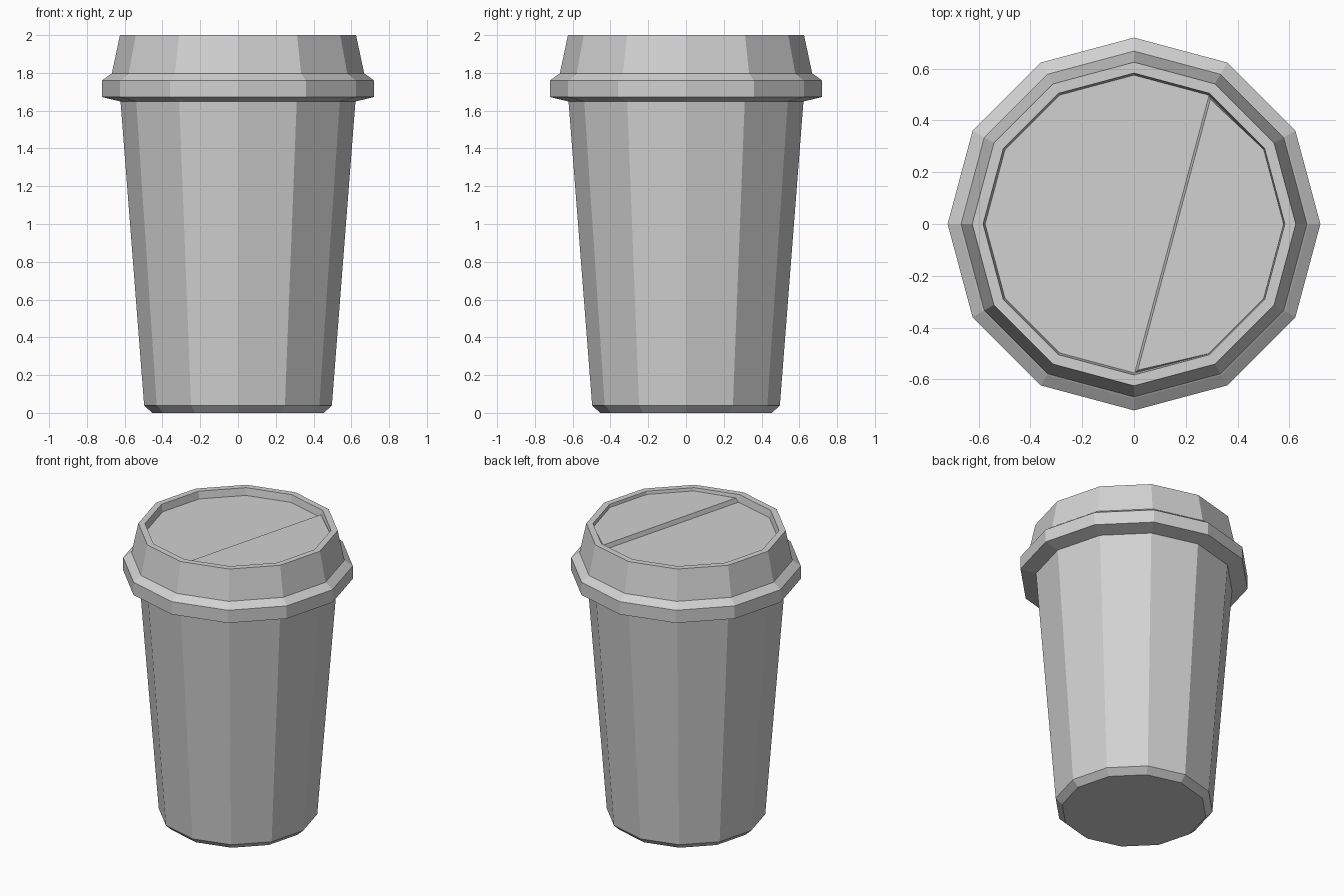
import bpy, bmesh
from math import cos, sin, tau
from mathutils import Vector

SIDES = 12

cube = bpy.data.objects.get("Cube")
if cube:
    bpy.data.objects.remove(cube, do_unlink=True)

grey = bpy.data.materials.new("plain grey")
colour = (0.64, 0.64, 0.64, 1)
grey.diffuse_color = colour
grey.use_nodes = True
grey.node_tree.nodes["Principled BSDF"].inputs["Base Color"].default_value = colour


def ring_points(radius, z):
    return [Vector((radius * cos(tau * i / SIDES), radius * sin(tau * i / SIDES), z))
            for i in range(SIDES)]


def loft(name, rings):
    """Skin a stack of closed rings and cap both ends."""
    bm = bmesh.new()
    loops = [[bm.verts.new(p) for p in ring] for ring in rings]
    for low, high in zip(loops, loops[1:]):
        for i in range(len(low)):
            j = (i + 1) % len(low)
            bm.faces.new((low[i], low[j], high[j], high[i]))
    bm.faces.new(loops[0][::-1])
    bm.faces.new(loops[-1])
    bmesh.ops.recalc_face_normals(bm, faces=bm.faces)
    mesh = bpy.data.meshes.new(name)
    bm.to_mesh(mesh)
    bm.free()
    mesh.materials.append(grey)
    obj = bpy.data.objects.new(name, mesh)
    bpy.context.collection.objects.link(obj)
    return obj


def lathe(name, profile):
    return loft(name, [ring_points(r, z) for r, z in profile])


# Tapered cup with a chamfered foot
lathe("cup_body", [(0.455, 0), (0.497, 0.04), (0.622, 1.65)])

# Lid: flared collar, sloping wall, thin rim and sunken floor
lathe("lid", [(0.62, 1.648), (0.72, 1.672), (0.72, 1.76), (0.675, 1.793),
              (0.668, 1.797), (0.625, 2), (0.583, 2), (0.575, 1.95)])

# Raised drinking side of the lid floor, stepped along a chord between two corners
order = [9, 10, 11, 0, 1, 2]
base = [ring_points(0.58, 1.945)[i] for i in order]
top = [ring_points(0.578, 1.98)[i] for i in order]
chord = (top[-1] - top[0]).normalized()
inward = Vector((chord.y, -chord.x, 0)) * 0.015
for k in (0, -1):
    top[k] = Vector((top[k].x * 0.97, top[k].y * 0.97, top[k].z)) + inward
loft("lid_raised_panel", [base, top])
